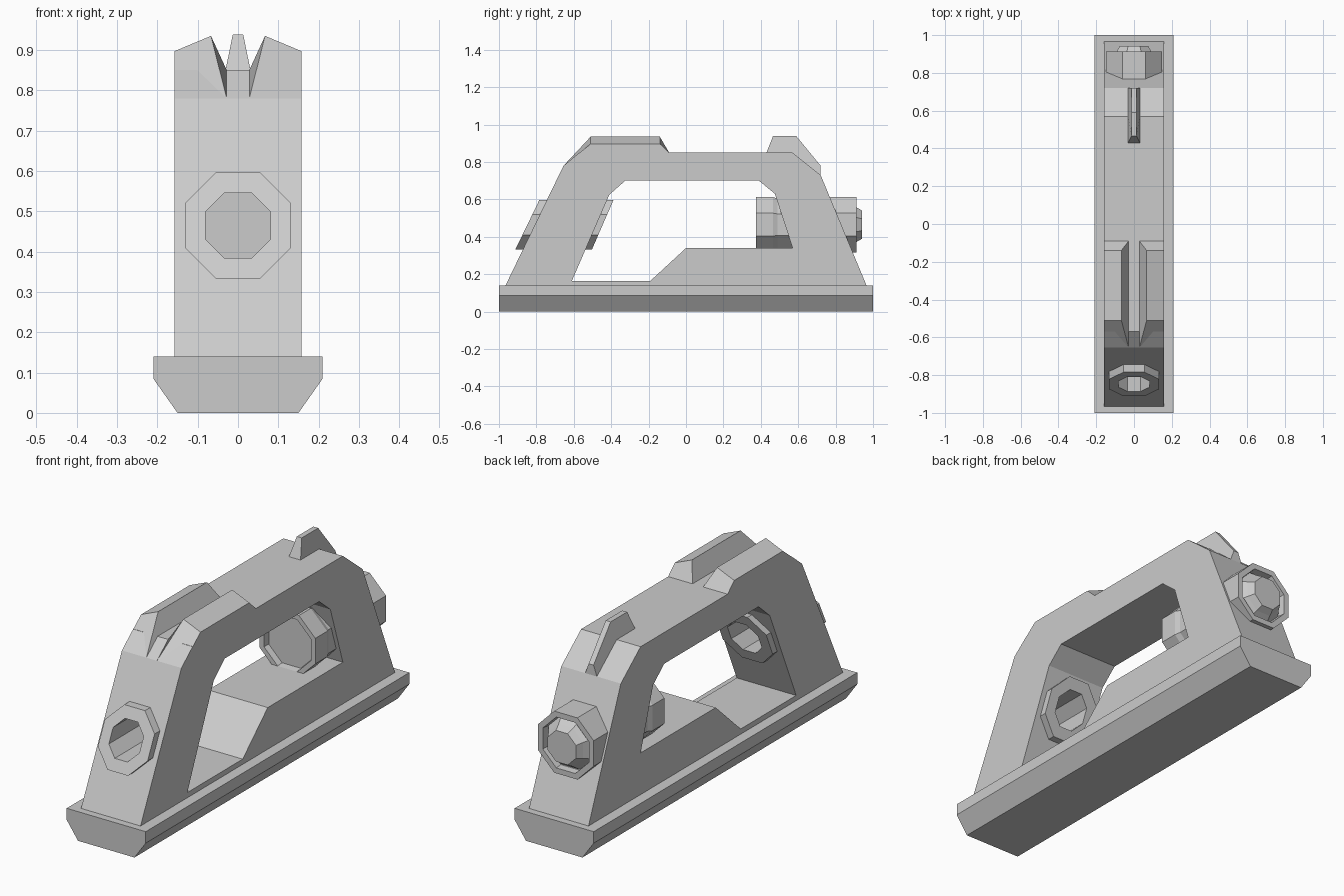
import bpy, bmesh
from math import cos, sin, pi

if "Cube" in bpy.data.objects:
    bpy.data.objects.remove(bpy.data.objects["Cube"])

AXIS_Z = 0.465   # height of the sighting bore


def make(name, rings, caps=True, closed=False):
    """Skin equal-length loops of 3D points into one flat-shaded mesh."""
    bm = bmesh.new()
    loops = [[bm.verts.new(p) for p in r] for r in rings]
    pairs = list(zip(loops, loops[1:]))
    if closed:
        pairs.append((loops[-1], loops[0]))
    for a, b in pairs:
        for i in range(len(a)):
            j = (i + 1) % len(a)
            bm.faces.new((a[i], a[j], b[j], b[i]))
    if caps and not closed:
        bm.faces.new(loops[0])
        bm.faces.new(loops[-1])
    bmesh.ops.recalc_face_normals(bm, faces=bm.faces)
    me = bpy.data.meshes.new(name)
    bm.to_mesh(me)
    bm.free()
    ob = bpy.data.objects.new(name, me)
    bpy.context.collection.objects.link(ob)
    return ob


def side_prism(name, profile, half):
    return make(name, [[(x, y, z) for y, z in profile] for x in (-half, half)])


def octagon(apothem, y, slope=0.0):
    """Flat-topped octagon around the bore, sheared along y by slope."""
    r = apothem / cos(pi / 8)
    pts = []
    for i in range(8):
        a = pi / 8 + i * pi / 4
        pts.append((r * cos(a), y + slope * r * sin(a), AXIS_Z + r * sin(a)))
    return pts


def cut(ob, cutter):
    m = ob.modifiers.new("cut_" + cutter.name, 'BOOLEAN')
    m.operation = 'DIFFERENCE'
    m.solver = 'EXACT'
    m.object = cutter
    cutter.hide_render = True
    cutter.hide_set(True)


# Base rail with chamfered underside
rail = [(-0.15, 0), (0.15, 0), (0.21, 0.085), (0.21, 0.14), (-0.21, 0.14), (-0.21, 0.085)]
make("base_rail", [[(x, y, z) for x, z in rail] for y in (-1, 1)])

# Handle frame with its opening and front bore
frame = side_prism("handle_frame", [
    (-0.965, 0.14), (-0.655, 0.78), (-0.57, 0.85), (0.57, 0.85), (0.72, 0.73), (0.965, 0.14)], 0.158)
opening = side_prism("opening_cutter", [
    (-0.61, 0.165), (-0.19, 0.165), (0.0, 0.34), (0.57, 0.34),
    (0.475, 0.63), (0.39, 0.7), (-0.325, 0.7), (-0.41, 0.625)], 0.3)
bore = make("bore_cutter", [octagon(0.1, -1.1), octagon(0.1, -0.2)])
cut(frame, opening)
cut(frame, bore)

# Front sight wings either side of the groove
for side, s in (("left", -1), ("right", 1)):
    base = [(-0.655, 0.78), (-0.57, 0.85), (-0.09, 0.85)]
    outer = [(s * 0.158, y, z) for y, z in base + [(-0.14, 0.897), (-0.51, 0.897)]]
    inner = [(s * 0.028, y, z) for y, z in base]
    inner += [(s * 0.067, -0.14, 0.935), (s * 0.067, -0.51, 0.935)]
    make("front_wing_" + side, [outer, inner])

# Tapered rear sight blade
blade = [(0.43, 0.85, 0.031), (0.465, 0.938, 0.013), (0.59, 0.938, 0.013),
         (0.72, 0.78, 0.013), (0.72, 0.73, 0.031), (0.57, 0.85, 0.031)]
make("rear_sight_blade", [[(s * w, y, z) for y, z, w in blade] for s in (-1, 1)])

# Front sight tube, ends parallel to the sloping leg faces
make("front_tube", [octagon(0.132, -0.848, 0.484), octagon(0.132, -0.445, 0.435),
                    octagon(0.081, -0.445, 0.435), octagon(0.081, -0.848, 0.484)], closed=True)

# Eyepiece through the rear leg: recessed front glass, domed rear glass
make("eyepiece", [octagon(a, y) for a, y in (
    (0.12, 0.405), (0.125, 0.375), (0.148, 0.375), (0.148, 0.465), (0.138, 0.49), (0.138, 0.7),
    (0.148, 0.7), (0.148, 0.912), (0.122, 0.912), (0.118, 0.875), (0.092, 0.912), (0.075, 0.942))])
